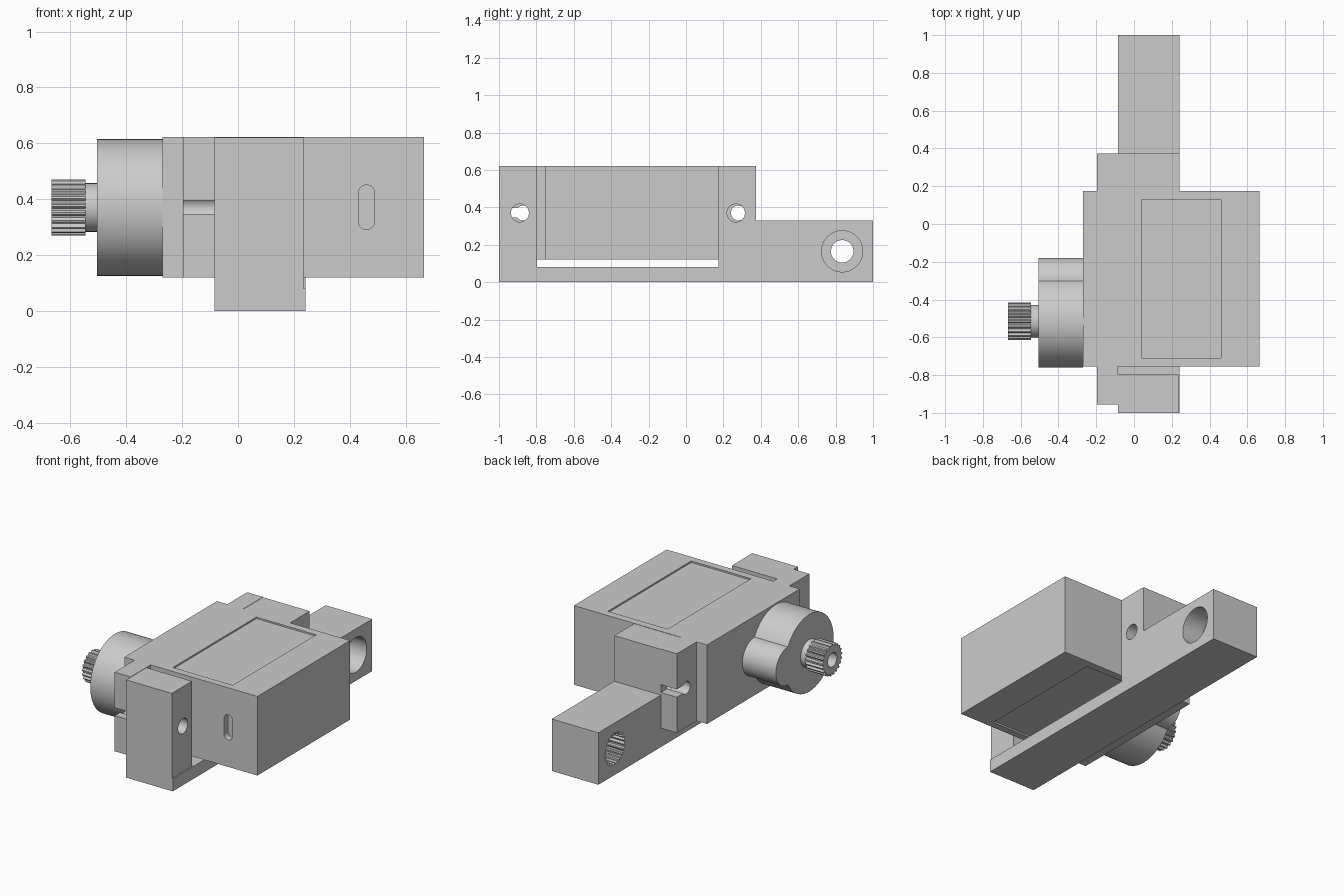
import bpy, bmesh
from math import pi, sin, cos

cube = bpy.data.objects.get("Cube")
if cube:
    bpy.data.objects.remove(cube, do_unlink=True)

grey = bpy.data.materials.new("plain_grey")
grey.use_nodes = True
grey.diffuse_color = (0.6, 0.6, 0.6, 1)
grey.node_tree.nodes["Principled BSDF"].inputs["Base Color"].default_value = (0.6, 0.6, 0.6, 1)


def prism(name, outline, x0, x1):
    """Extrude a (y, z) outline along x."""
    bm = bmesh.new()
    face = bm.faces.new([bm.verts.new((x0, y, z)) for y, z in outline])
    ext = bmesh.ops.extrude_face_region(bm, geom=[face])
    verts = [g for g in ext["geom"] if isinstance(g, bmesh.types.BMVert)]
    bmesh.ops.translate(bm, verts=verts, vec=(x1 - x0, 0, 0))
    bmesh.ops.recalc_face_normals(bm, faces=bm.faces)
    mesh = bpy.data.meshes.new(name)
    bm.to_mesh(mesh)
    bm.free()
    mesh.materials.append(grey)
    obj = bpy.data.objects.new(name, mesh)
    bpy.context.collection.objects.link(obj)
    return obj


def box(name, x0, x1, y0, y1, z0, z1):
    return prism(name, [(y0, z0), (y1, z0), (y1, z1), (y0, z1)], x0, x1)


def ring(y, z, r, n=64):
    return [(y + r * cos(2 * pi * i / n), z + r * sin(2 * pi * i / n)) for i in range(n)]


def spline(y, z, outer, inner, teeth=21):
    """Toothed outline: two points on each crest, two in each valley."""
    pts = []
    for i in range(teeth * 4):
        r = outer if i % 4 < 2 else inner
        a = 2 * pi * (i + 0.5) / (teeth * 4)
        pts.append((y + r * cos(a), z + r * sin(a)))
    return pts


def combine(obj, other, operation="DIFFERENCE"):
    """Apply a boolean and drop the helper."""
    mod = obj.modifiers.new("bool", "BOOLEAN")
    mod.operation = operation
    mod.solver = "EXACT"
    mod.object = other
    bpy.context.view_layer.objects.active = obj
    bpy.ops.object.modifier_apply(modifier=mod.name)
    bpy.data.objects.remove(other, do_unlink=True)


MID = 0.37        # height of the servo axis
SHAFT_Y = -0.515
HORN = (0.835, 0.165)

# Bracket: long beam with two pillars around the servo
bracket = prism("bracket", [(-1, 0), (1, 0), (1, 0.33), (0.373, 0.33), (0.373, 0.62),
                            (0.175, 0.62), (0.175, 0.08), (-0.797, 0.08),
                            (-0.797, 0.62), (-1, 0.62)], -0.085, 0.242)
combine(bracket, box("ledge_cut", 0.235, 0.3, -1.1, -0.79, 0.08, 0.7))
for y in (-0.888, 0.267):
    combine(bracket, prism("screw_cut", ring(y, MID, 0.048, 32), -0.2, 0.4))
# Output joint: counterbore, through hole and splined socket
combine(bracket, prism("through_cut", ring(*HORN, 0.06), -0.2, 0.4))
combine(bracket, prism("bore_cut", ring(*HORN, 0.11), 0.1, 0.4))
combine(bracket, prism("socket_cut", spline(*HORN, 0.103, 0.09), -0.2, 0.04))

# Servo body with shallow label panels above and below and a cable slot
body = box("servo_body", -0.27, 0.665, -0.755, 0.175, 0.12, 0.622)
for z0, z1 in ((0.612, 0.7), (0.05, 0.13)):
    combine(body, box("panel_cut", 0.04, 0.46, -0.71, 0.127, z0, z1))
bm = bmesh.new()
outline = [(0.46 + 0.029 * cos(a), (0.422 if sin(a) >= 0 else 0.32) + 0.029 * sin(a))
           for a in [2 * pi * (i + 0.5) / 24 for i in range(24)]]
face = bm.faces.new([bm.verts.new((x, -0.8, z)) for x, z in outline])
ext = bmesh.ops.extrude_face_region(bm, geom=[face])
bmesh.ops.translate(bm, vec=(0, 0.085, 0),
                    verts=[g for g in ext["geom"] if isinstance(g, bmesh.types.BMVert)])
bmesh.ops.recalc_face_normals(bm, faces=bm.faces)
mesh = bpy.data.meshes.new("cable_cut")
bm.to_mesh(mesh)
bm.free()
cable_cut = bpy.data.objects.new("cable_cut", mesh)
bpy.context.collection.objects.link(cable_cut)
combine(body, cable_cut)

# Mounting ears, each with a screw hole open to its outer end
ears = []
for name, y0, y1, hole, end in (("front_ear", -0.955, -0.755, -0.87, -1.1),
                                ("back_ear", 0.175, 0.373, 0.28, 0.5)):
    ear = box(name, -0.197, -0.085, y0, y1, 0.12, 0.622)
    combine(ear, prism("hole_cut", ring(hole, MID, 0.04, 32), -0.4, 0.1))
    combine(ear, box("slot_cut", -0.4, 0.1, min(hole, end), max(hole, end),
                     MID - 0.024, MID + 0.026))
    ears.append(ear)

# Gear housing: large round boss merged with a small one
housing = prism("gear_housing", ring(SHAFT_Y, MID, 0.245, 96), -0.505, -0.27)
combine(housing, prism("small_boss", ring(-0.3, MID, 0.12), -0.505, -0.27), "UNION")

# Output shaft: plain neck and splined tip with a screw hole
neck = prism("shaft_neck", ring(SHAFT_Y, MID, 0.087), -0.55, -0.505)
tip = prism("splined_shaft", spline(SHAFT_Y, MID, 0.1, 0.088), -0.667, -0.545)
combine(tip, prism("tip_cut", ring(SHAFT_Y, MID, 0.045, 32), -0.8, -0.56))

# Smooth the round walls, keep edges sharp
bpy.ops.object.select_all(action="DESELECT")
for obj in [bracket, body, housing, neck, tip] + ears:
    obj.select_set(True)
bpy.context.view_layer.objects.active = bracket
bpy.ops.object.shade_smooth_by_angle(angle=0.4)
